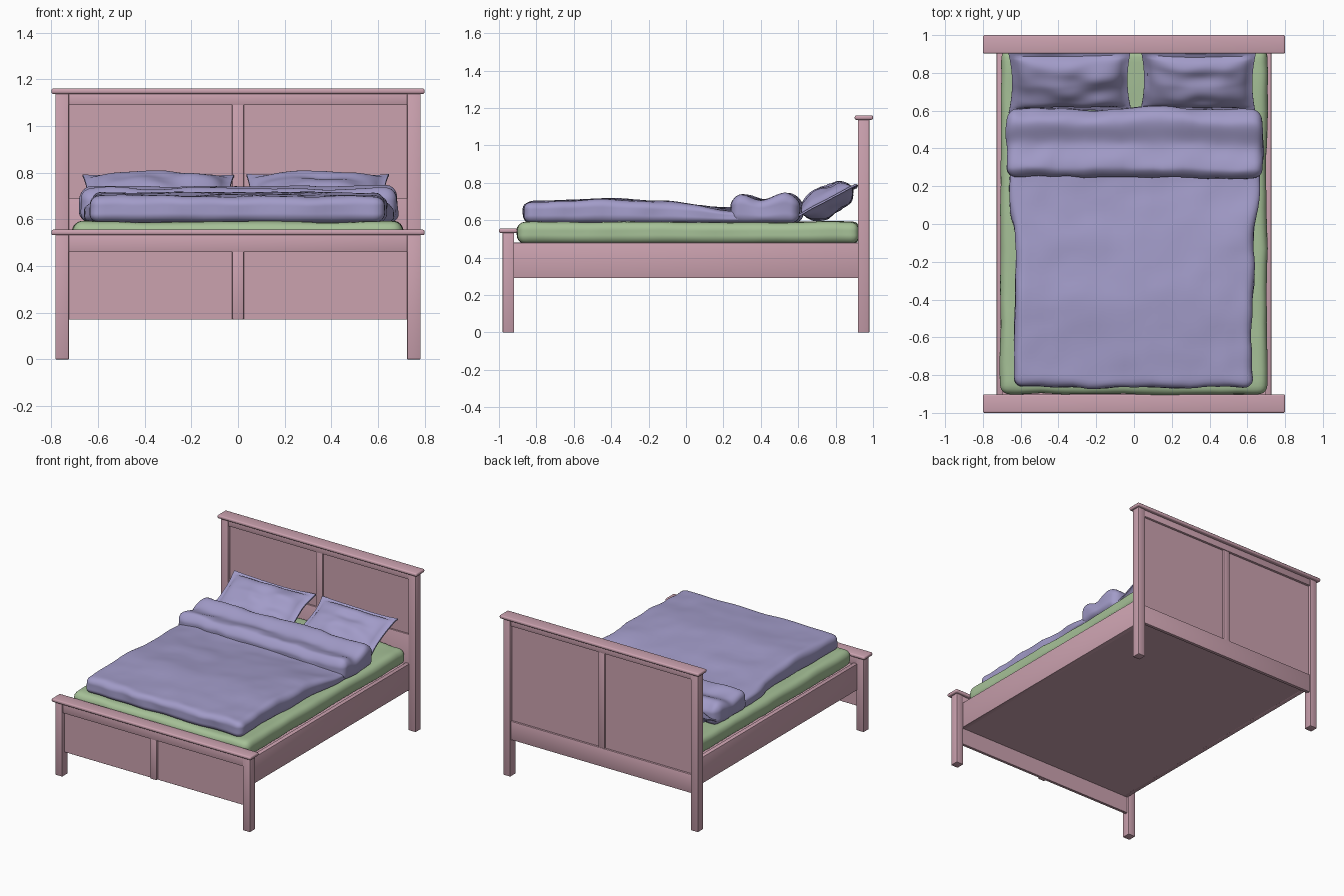
import bpy, bmesh, math
from mathutils import Vector, Matrix, noise

if "Cube" in bpy.data.objects:
    bpy.data.objects.remove(bpy.data.objects["Cube"])


def material(name, rgb):
    m = bpy.data.materials.new(name)
    m.diffuse_color = (*rgb, 1)
    m.use_nodes = True
    m.node_tree.nodes["Principled BSDF"].inputs["Base Color"].default_value = m.diffuse_color
    return m


WOOD = material("painted_wood", (0.60, 0.36, 0.43))
GREEN = material("mattress_fabric", (0.38, 0.53, 0.31))
LINEN = material("bed_linen", (0.36, 0.33, 0.58))


def finish(name, bm, mat, angle):
    me = bpy.data.meshes.new(name)
    bm.to_mesh(me)
    bm.free()
    ob = bpy.data.objects.new(name, me)
    bpy.context.collection.objects.link(ob)
    me.materials.append(mat)
    bpy.ops.object.select_all(action='DESELECT')
    ob.select_set(True)
    bpy.context.view_layer.objects.active = ob
    bpy.ops.object.shade_smooth_by_angle(angle=math.radians(angle))
    return ob


def box(name, x, y, z, bevel=0.003, segments=2):
    """Wooden board from (min, max) ranges with eased edges."""
    bm = bmesh.new()
    size = [abs(r[1] - r[0]) for r in (x, y, z)]
    mid = [(r[0] + r[1]) / 2 for r in (x, y, z)]
    bmesh.ops.create_cube(bm, size=1, matrix=Matrix.Translation(mid) @ Matrix.Diagonal((*size, 1)))
    bmesh.ops.bevel(bm, geom=bm.edges[:], offset=bevel, segments=segments, profile=0.5, affect='EDGES')
    return finish(name, bm, WOOD, 40)


def dense_cube(cuts):
    bm = bmesh.new()
    bmesh.ops.create_cube(bm, size=2)
    bmesh.ops.subdivide_edges(bm, edges=bm.edges[:], cuts=cuts, use_grid_fill=True)
    return bm


def lerp_table(pts, t):
    """Smoothly interpolated value from (position, value) pairs."""
    if t <= pts[0][0]:
        return pts[0][1]
    for (a, va), (b, vb) in zip(pts, pts[1:]):
        if t <= b:
            s = (t - a) / (b - a)
            return va + (vb - va) * s * s * (3 - 2 * s)
    return pts[-1][1]


def cushion(name, x, y, z0, top, radius, mat, wobble, seed, half_width=None):
    """Rounded soft slab; top is a table of height along y."""
    bm = dense_cube(39)
    height = max(h for _, h in top) - z0
    half = Vector(((x[1] - x[0]) / 2, (y[1] - y[0]) / 2, height / 2))
    mid = Vector(((x[0] + x[1]) / 2, (y[0] + y[1]) / 2, z0 + height / 2))
    inner = half - Vector((radius,) * 3)
    for v in bm.verts:
        p = Vector([math.sin(c * math.pi / 2) * h for c, h in zip(v.co, half)])
        core = Vector([max(-i, min(i, c)) for c, i in zip(p, inner)])
        d = p - core
        p = core + d.normalized() * radius + mid
        up = (p.z - z0) / height
        if half_width:
            p.x *= lerp_table(half_width, p.y) / half.x
        n = noise.noise_vector(Vector((p.x * 3.5, p.y * 3.5, seed)))
        f = noise.noise(Vector((p.x * 9, p.y * 9, p.z * 8 + seed)))
        p.z = z0 + up * (lerp_table(top, p.y) - z0) + up * wobble * (n.z * 0.7 + f * 0.35)
        p.x += wobble * (n.x + f * 0.5)
        p.y += wobble * (n.y + f * 0.5)
        v.co = p
    return finish(name, bm, mat, 70)


def pillow(name, centre, half_x, half_y, tilt, turn, seed):
    """Puffed pillow with a thin flat border and flared corners."""
    bm = dense_cube(31)
    place = (Matrix.Translation(centre) @ Matrix.Rotation(turn, 4, 'Z')
             @ Matrix.Rotation(tilt, 4, 'X'))
    for v in bm.verts:
        u, w, s = v.co
        puff = max(0, 1 - abs(u / 0.91) ** 3) * max(0, 1 - abs(w / 0.87) ** 3)
        n = noise.noise(Vector((u * 2, w * 2, seed)))
        z = s * (0.005 + 0.07 * puff ** 0.6 * (1 + 0.3 * n))
        z += 0.012 * noise.noise(Vector((u * 1.5, w * 1.5, seed + 9)))
        v.co = place @ Vector((u * half_x * (0.94 + 0.06 * w * w),
                               w * half_y * (0.94 + 0.06 * u * u), z))
    return finish(name, bm, LINEN, 50)


# Legs and top caps of both ends
for end, sy, top in (("head", 1, 1.14), ("foot", -1, 0.535)):
    for side, sx in (("left", -1), ("right", 1)):
        box(f"{end}_post_{side}", (sx * 0.725, sx * 0.782), (sy * 0.92, sy * 0.98), (0, top))
    box(f"{end}_cap", (-0.8, 0.8), (sy * 0.902, sy * 1.0), (top - 0.003, top + 0.021), 0.009, 3)

# Headboard panel, rails and centre stile
W = (-0.73, 0.73)
box("headboard_panel", W, (0.942, 0.958), (0.27, 1.13), 0.001, 1)
box("headboard_top_rail", W, (0.926, 0.974), (1.09, 1.14))
box("headboard_front_rail", W, (0.93, 0.945), (0.28, 0.69))
box("headboard_back_rail", W, (0.955, 0.972), (0.265, 0.40))
box("headboard_stile", (-0.026, 0.026), (0.93, 0.97), (0.39, 1.095), 0.006)

# Footboard panel, rail and centre stile
box("footboard_panel", W, (-0.955, -0.935), (0.17, 0.53), 0.001, 1)
box("footboard_top_rail", W, (-0.974, -0.926), (0.46, 0.535))
box("footboard_stile", (-0.026, 0.026), (-0.972, -0.94), (0.17, 0.465), 0.006)

# Side rails and closed base
for side, sx in (("left", -1), ("right", 1)):
    box(f"side_rail_{side}", (sx * 0.695, sx * 0.727), (-0.94, 0.94), (0.29, 0.48))
box("bed_base", (-0.71, 0.71), (-0.94, 0.94), (0.291, 0.47), 0.001, 1)

# Mattress
cushion("mattress", (-0.705, 0.705), (-0.9, 0.925), 0.475, [(0, 0.59)], 0.045, GREEN, 0.010, 3)

# Duvet and its folded-back top
cushion("duvet", (-0.64, 0.64), (-0.865, 0.32), 0.585,
        [(-0.87, 0.70), (-0.65, 0.703), (-0.4, 0.715), (-0.15, 0.698), (0.24, 0.662)],
        0.045, LINEN, 0.016, 11, [(-0.8, 0.635), (-0.1, 0.63), (0.2, 0.66)])
cushion("duvet_fold", (-0.675, 0.675), (0.25, 0.615), 0.585,
        [(0.25, 0.725), (0.3, 0.735), (0.42, 0.705), (0.54, 0.738), (0.62, 0.715)],
        0.05, LINEN, 0.020, 27)

# Pillows leaning on the headboard
pillow("pillow_left", (-0.34, 0.755, 0.705), 0.325, 0.18, math.radians(27), 0.01, 2)
pillow("pillow_right", (0.34, 0.755, 0.705), 0.305, 0.18, math.radians(27), -0.01, 6)
